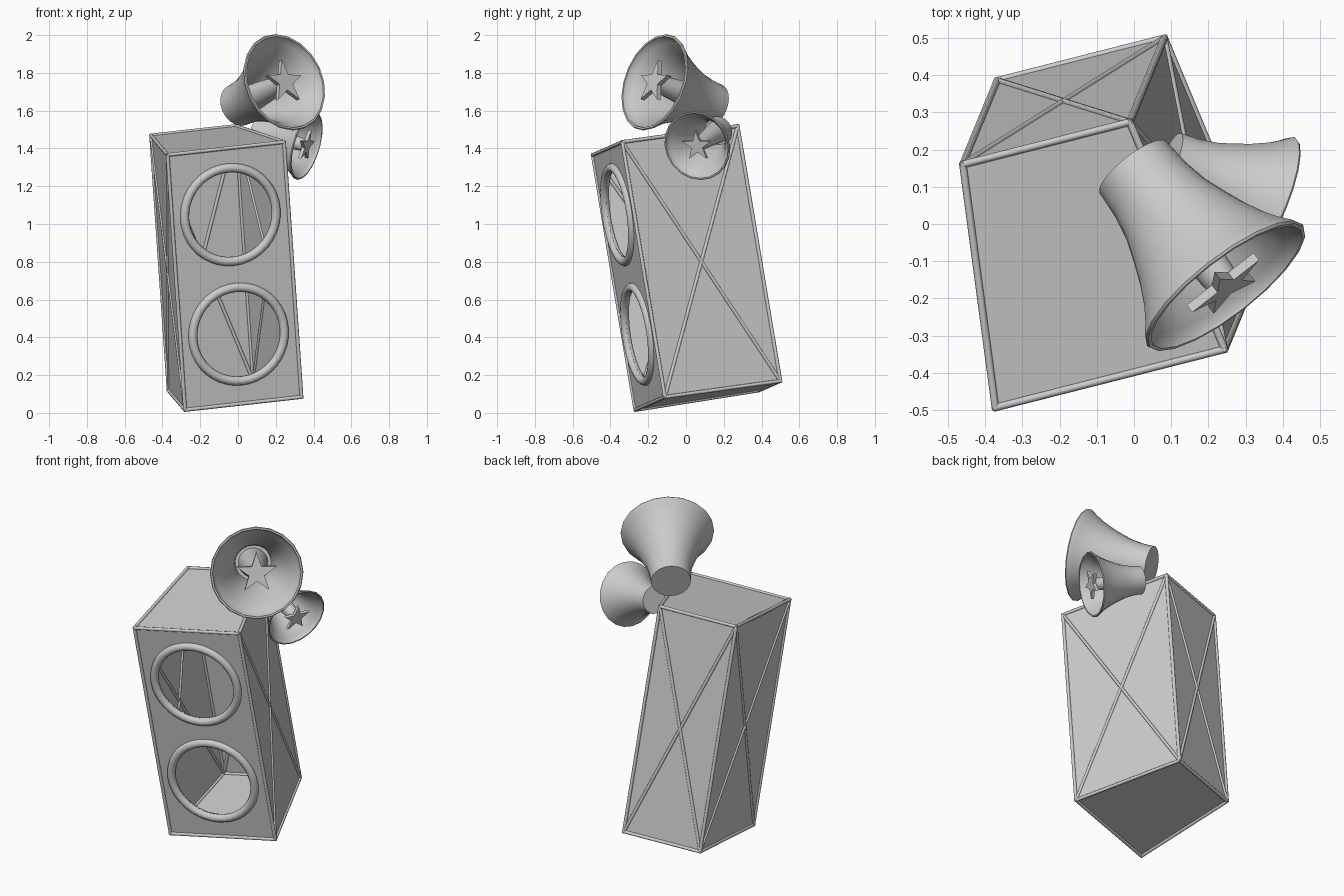
import bpy, bmesh
from math import sin, cos, pi
from mathutils import Vector, Matrix
from itertools import combinations

if "Cube" in bpy.data.objects:
    bpy.data.objects.remove(bpy.data.objects["Cube"])


def frame(origin, x, y, z, s=1.0):
    m = Matrix((x * s, y * s, z * s)).transposed().to_4x4()
    m.translation = origin
    return m


def finish(name, bm, mat, smooth=None):
    bmesh.ops.recalc_face_normals(bm, faces=bm.faces[:])
    me = bpy.data.meshes.new(name)
    bm.to_mesh(me)
    bm.free()
    ob = bpy.data.objects.new(name, me)
    bpy.context.collection.objects.link(ob)
    ob.matrix_world = mat
    if smooth:
        bpy.ops.object.select_all(action='DESELECT')
        ob.select_set(True)
        bpy.context.view_layer.objects.active = ob
        bpy.ops.object.shade_smooth_by_angle(angle=smooth)
    return ob


def lathe(name, profile, mat, sides, center=(0, 0, 0), axis=(0, 0, 1), closed=False, smooth=0.8):
    bm = bmesh.new()
    vs = [bm.verts.new(p) for p in profile]
    pairs = list(zip(vs, vs[1:])) + ([(vs[-1], vs[0])] if closed else [])
    es = [bm.edges.new(p) for p in pairs]
    bmesh.ops.spin(bm, geom=vs + es, cent=center, axis=axis, angle=2 * pi, steps=sides)
    bmesh.ops.remove_doubles(bm, verts=bm.verts[:], dist=1e-4)
    return finish(name, bm, mat, smooth)


# Leaning cabinet frame: x across the front, y into the depth, z along the height
ex = Vector((0.63, 0.16, 0.07)).normalized()
ez = Vector((-0.085, -0.225, 1.36))
ez = (ez - ex * ez.dot(ex)).normalized()
cab = frame(Vector((0.03, -0.195, 0.045)), ex, ez.cross(ex), ez)
WF, WB, Y0, Y1, Z0, Z1 = 0.320, 0.233, 0.006, 0.668, 0.004, 1.376
plan = [(-WF, Y0), (WF, Y0), (WB, Y1), (-WB, Y1)]
low = [Vector((x, y, Z0)) for x, y in plan]
high = [Vector((x, y, Z1)) for x, y in plan]
HOLES = (0.377, 1.020)

# Side, back, top and bottom panels
bm = bmesh.new()
lo = [bm.verts.new(p) for p in low]
hi = [bm.verts.new(p) for p in high]
bm.faces.new(lo)
bm.faces.new(hi)
for i in (1, 2, 3):
    j = (i + 1) % 4
    bm.faces.new((lo[i], lo[j], hi[j], hi[i]))
finish("cabinet_panels", bm, cab)

# Front panel with two round openings
bm = bmesh.new()
loops = [[low[0], low[1], high[1], high[0]]]
for h in HOLES:
    loops.append([Vector((0.226 * cos(2 * pi * i / 40), Y0, h + 0.226 * sin(2 * pi * i / 40)))
                  for i in range(40)])
edges = []
for loop in loops:
    vs = [bm.verts.new(p) for p in loop]
    edges += [bm.edges.new((vs[i - 1], vs[i])) for i in range(len(vs))]
bmesh.ops.triangle_fill(bm, use_beauty=True, use_dissolve=False, edges=edges)
finish("front_panel", bm, cab)

# Rings round the openings
for n, h in zip(("lower", "upper"), HOLES):
    prof = [(0.251 + 0.024 * cos(a * pi / 6), Y0 + 0.024 * sin(a * pi / 6), h) for a in range(12)]
    lathe(n + "_ring", prof, cab, 40, (0, Y0, h), (0, 1, 0), True)

# Edge rods and crossed braces
bm = bmesh.new()


def rod(a, b, r):
    d = b - a
    m = Matrix.Translation((a + b) / 2) @ d.to_track_quat('Z', 'Y').to_matrix().to_4x4()
    bmesh.ops.create_cone(bm, cap_ends=True, segments=8, radius1=r, radius2=r,
                          depth=d.length + r, matrix=m)


for i in range(4):
    j = (i + 1) % 4
    rod(low[i], low[j], 0.01)
    rod(high[i], high[j], 0.01)
    rod(low[i], high[i], 0.01)
    if i > 0:
        rod(low[i], high[j], 0.009)
        rod(low[j], high[i], 0.009)
finish("frame_rods", bm, cab, 0.8)

# Horn outline: distance behind the rim, outer radius
FLARE = [(0.42, 0.114), (0.34, 0.12), (0.27, 0.134), (0.21, 0.155),
         (0.15, 0.178), (0.08, 0.212), (0.03, 0.244), (0.008, 0.262)]


def horn(name, center, axis, s):
    z = Vector(axis).normalized()
    x = Vector((0, 0, 1)).cross(z).normalized()
    mat = frame(Vector(center), x, z.cross(x), z, s)
    # Hollow bell with a small lip
    outer = [(0, 0, -0.42)] + [(r, 0, -d) for d, r in FLARE]
    lip = [(0.266, 0, 0.0), (0.262, 0, 0.007), (0.252, 0, 0.007)]
    inner = [(r - 0.012, 0, -d) for d, r in reversed(FLARE[1:])]
    lathe(name + "_bell", outer + lip + inner + [(0.102, 0, -0.405), (0, 0, -0.405)], mat, 20)
    # Tapered core
    lathe(name + "_core", [(0.085, 0, -0.405), (0.045, 0, -0.005), (0, 0, -0.005)], mat, 20)
    # Star on the end of the core
    bm = bmesh.new()
    pts = []
    for i in range(10):
        r, a = (0.12, 0.047)[i % 2], pi / 2 + i * pi / 5
        pts.append(bm.verts.new((r * cos(a), r * sin(a), -0.012)))
    f = bm.faces.new(pts)
    ext = bmesh.ops.extrude_face_region(bm, geom=[f], use_keep_orig=True)
    for v in ext["geom"]:
        if isinstance(v, bmesh.types.BMVert):
            v.co.z += 0.026
    finish(name + "_star", bm, mat)


horn("large_horn", (0.245, -0.165, 1.75), (0.588, -0.755, 0.288), 1.0)
horn("small_horn", (0.36, 0.06, 1.415), (0.89, -0.37, -0.26), 0.707)
